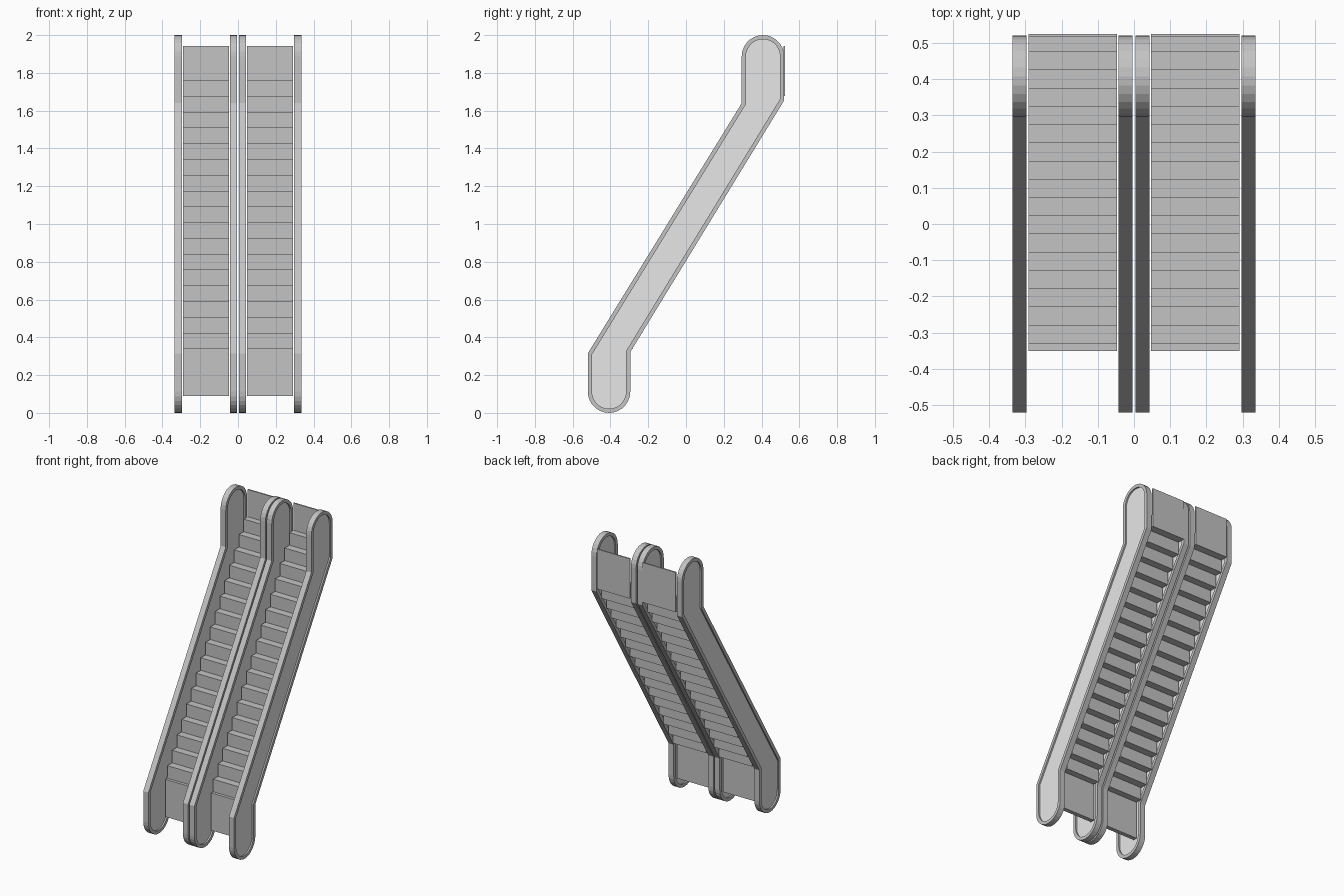
import bpy, bmesh, math

if "Cube" in bpy.data.objects:
    bpy.data.objects.remove(bpy.data.objects["Cube"])


def material(name, v):
    m = bpy.data.materials.new(name)
    m.diffuse_color = (v, v, v, 1)
    m.use_nodes = True
    m.node_tree.nodes["Principled BSDF"].inputs["Base Color"].default_value = m.diffuse_color
    return m


GREY = material("step and rail grey", 0.55)
LIGHT = material("panel light grey", 0.8)


def finish(bm, name, mat):
    bmesh.ops.recalc_face_normals(bm, faces=bm.faces)
    me = bpy.data.meshes.new(name)
    bm.to_mesh(me)
    bm.free()
    me.materials.append(mat)
    ob = bpy.data.objects.new(name, me)
    bpy.context.collection.objects.link(ob)
    return ob


def outline(t, n=14):
    """Side outline (y, z) of a balustrade, moved inward by t."""
    c, r, k = 0.4075, 0.1125, 0.28 * t
    pts = [(-0.52 + t, 0.315 - k), (0.295 + t, 1.64 - k)]
    for i in range(n + 1):
        a = math.pi - math.pi * i / n
        pts.append((c + (r - t) * math.cos(a), 2 - r + (r - t) * math.sin(a)))
    pts += [(0.52 - t, 1.655 + k), (-0.295 - t, 0.322 + k)]
    for i in range(n + 1):
        a = -math.pi * i / n
        pts.append((-c + (r - t) * math.cos(a), r + (r - t) * math.sin(a)))
    return pts


def rail_frame(name, x, width):
    bm = bmesh.new()
    loops = [[bm.verts.new((x + s * width / 2, y, z)) for y, z in outline(t)]
             for s, t in ((-1, 0), (1, 0), (1, 0.022), (-1, 0.022))]
    n = len(loops[0])
    for j in range(4):
        a, b = loops[j], loops[(j + 1) % 4]
        for i in range(n):
            bm.faces.new((a[i], a[(i + 1) % n], b[(i + 1) % n], b[i]))
    finish(bm, name, GREY)


def side_panel(name, x, width):
    bm = bmesh.new()
    a, b = [[bm.verts.new((x + s * width / 2, y, z)) for y, z in outline(0.021)]
            for s in (-1, 1)]
    bm.faces.new(a)
    bm.faces.new(b[::-1])
    n = len(a)
    for i in range(n):
        bm.faces.new((a[i], b[i], b[(i + 1) % n], a[(i + 1) % n]))
    finish(bm, name, LIGHT)


def add_box(bm, x0, x1, y0, y1, z0, z1):
    vs = bmesh.ops.create_cube(bm, size=1)["verts"]
    for v in vs:
        v.co = (x0 if v.co.x < 0 else x1,
                y0 if v.co.y < 0 else y1,
                z0 if v.co.z < 0 else z1)


RISE, RUN, STEPS = 0.0836, 0.0503, 17
Y0, Z0 = -0.33, 0.34

for side, s in (("left", -1), ("right", 1)):
    # balustrades: outer and inner, each a handrail frame with a recessed panel
    for place, x in (("outer", 0.316), ("inner", 0.0235)):
        rail_frame(f"{side}_{place}_handrail", s * x, 0.038)
        side_panel(f"{side}_{place}_panel", s * x, 0.018)

    x0, x1 = sorted((s * 0.047, s * 0.291))
    # moving stairs
    bm = bmesh.new()
    for k in range(STEPS):
        y, z = Y0 + k * RUN, Z0 + k * RISE
        add_box(bm, x0, x1, y, y + RUN, z, z + RISE)
    finish(bm, f"{side}_steps", GREY)

    # plates closing the bottom and top ends
    bm = bmesh.new()
    add_box(bm, x0, x1, -0.35, -0.322, 0.09, Z0)
    finish(bm, f"{side}_bottom_plate", GREY)
    bm = bmesh.new()
    yt, zt = Y0 + STEPS * RUN, Z0 + STEPS * RISE
    add_box(bm, x0, x1, yt - 0.009, yt, zt, 1.943)
    finish(bm, f"{side}_top_plate", GREY)
